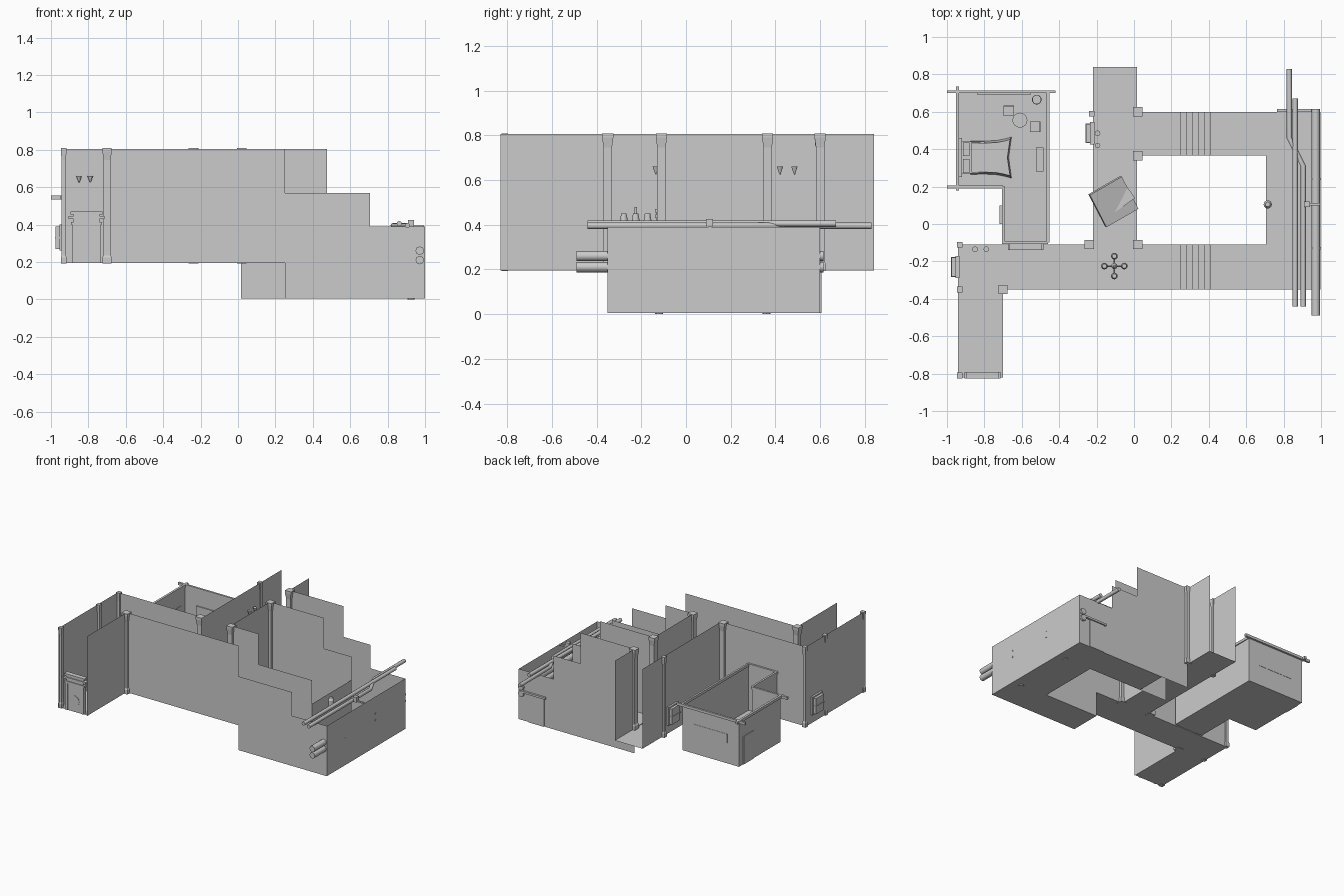
import bpy, bmesh
from math import cos, sin, pi, radians
from mathutils import Vector, Matrix


def obj(name, verts, faces):
    me = bpy.data.meshes.new(name)
    me.from_pydata(verts, [], faces)
    o = bpy.data.objects.new(name, me)
    bpy.context.collection.objects.link(o)
    return o


def poly(name, pts):
    return obj(name, pts, [list(range(len(pts)))])


def rect_floor(name, x0, x1, y0, y1, z):
    return poly(name, [(x0, y0, z), (x1, y0, z), (x1, y1, z), (x0, y1, z)])


def wall(name, path, z0, z1):
    n = len(path)
    v = [(x, y, z0) for x, y in path] + [(x, y, z1) for x, y in path]
    return obj(name, v, [(i, i + 1, n + i + 1, n + i) for i in range(n - 1)])


def box(name, x0, x1, y0, y1, z0, z1, rot=None):
    bm = bmesh.new()
    bmesh.ops.create_cube(bm, size=1)
    bmesh.ops.scale(bm, vec=(x1 - x0, y1 - y0, z1 - z0), verts=bm.verts)
    me = bpy.data.meshes.new(name)
    bm.to_mesh(me)
    bm.free()
    o = bpy.data.objects.new(name, me)
    o.location = ((x0 + x1) / 2, (y0 + y1) / 2, (z0 + z1) / 2)
    if rot:
        o.rotation_euler = rot
    bpy.context.collection.objects.link(o)
    return o


def lathe(name, x, y, profile, n=12):
    # profile of (radius, z), closed at both ends
    v = [(x + r * cos(2 * pi * k / n), y + r * sin(2 * pi * k / n), z)
         for r, z in profile for k in range(n)]
    f = [(j * n + k, j * n + (k + 1) % n, (j + 1) * n + (k + 1) % n, (j + 1) * n + k)
         for j in range(len(profile) - 1) for k in range(n)]
    f += [list(range(n))[::-1], list(range(len(v) - n, len(v)))]
    return obj(name, v, f)


def pipe(name, pts, r):
    c = bpy.data.curves.new(name, 'CURVE')
    c.dimensions = '3D'
    c.bevel_depth, c.bevel_resolution, c.use_fill_caps = r, 2, True
    s = c.splines.new('POLY')
    s.points.add(len(pts) - 1)
    for p, q in zip(s.points, pts):
        p.co = (*q, 1)
    o = bpy.data.objects.new(name, c)
    bpy.context.collection.objects.link(o)
    return o


F, T = 0.195, 0.805   # upper floor and wall top

# Upper corridor floors
rect_floor("west_corridor_floor", -0.94, -0.7, -0.82, -0.35, F)
rect_floor("south_corridor_floor", -0.94, 0.25, -0.35, -0.11, F)
rect_floor("centre_corridor_floor", -0.22, 0.015, -0.11, 0.84, F)
rect_floor("north_landing_floor", 0.015, 0.25, 0.365, 0.6, F)

# Corridor walls
wall("west_wall", [(-0.94, -0.83), (-0.94, -0.11), (-0.22, -0.11), (-0.22, 0.84)], F, T)
wall("west_inner_wall", [(-0.7, -0.83), (-0.7, -0.35), (0.25, -0.35)], F, T)
wall("centre_inner_wall", [(0.25, -0.11), (0.015, -0.11), (0.015, 0.365)], F, T)
wall("centre_north_wall", [(0.015, 0.6), (0.015, 0.84)], F, T)

# Stepped walls beside the two stairs, then the lower room
for y, xe in ((-0.35, 1.0), (-0.11, 0.705)):
    outline = [(0.25, 0.005), (xe, 0.005), (xe, 0.39), (0.705, 0.39), (0.705, 0.57), (0.25, 0.57)]
    if xe < 1:
        outline.pop(3)
        outline.pop(2)
    poly("south_stair_wall", [(x, y, z) for x, z in outline])
for y, xe in ((0.6, 1.0), (0.365, 0.705)):
    outline = [(0.015, 0.005), (xe, 0.005), (xe, 0.39), (0.705, 0.39), (0.705, 0.57),
               (0.475, 0.57), (0.475, T), (0.015, T)]
    if xe < 1:
        outline.pop(3)
        outline.pop(2)
    poly("north_stair_wall", [(x, y, z) for x, z in outline])
wall("east_wall", [(0.998, -0.35), (0.998, 0.6)], 0.005, 0.39)
wall("inner_east_wall", [(0.705, -0.11), (0.705, 0.365)], 0.005, 0.39)
rect_floor("lower_room_floor", 0.705, 0.998, -0.35, 0.6, 0.005)

# Stairs, lower floors, door mats
for y0, y1 in ((-0.35, -0.11), (0.365, 0.6)):
    rect_floor("lower_floor", 0.25, 0.705, y0, y1, 0.005)
    prof, n = [(0.25, F)], 5
    for i in range(n):
        z = F - (i + 1) * (F - 0.005) / (n + 1)
        prof += [(0.25 + i * 0.032, z), (0.25 + (i + 1) * 0.032, z)]
    prof.append((0.41, 0.005))
    m = len(prof)
    obj("stairs", [(x, y0, z) for x, z in prof] + [(x, y1, z) for x, z in prof],
        [(i, i + 1, m + i + 1, m + i) for i in range(m - 1)])
    ym = (y0 + y1) / 2
    box("mat", 0.015, 0.075, ym - 0.065, ym + 0.065, F, F + 0.004)

# Pillars with flared bases and capitals
for x, y in [(0.02, 0.6), (0.02, 0.365), (0.02, -0.11), (-0.24, -0.11), (-0.7, -0.35),
             (-0.932, -0.11), (-0.932, -0.35), (-0.932, -0.81), (-0.225, 0.59)]:
    h = 0.015 if x in (-0.932, -0.225) else 0.025
    prof = [(h, F - 0.003), (h, 0.225), (h * 0.75, 0.235), (h * 0.75, 0.745), (h, 0.79), (h, T + 0.003)]
    o = lathe("pillar", 0, 0, [(r * 1.414, z) for r, z in prof], 4)
    o.rotation_euler.z = pi / 4
    o.location = (x, y, 0)

# Ornate cabinets at the corridor ends
for x, y in ((-0.81, -0.808), (-0.58, -0.12)):
    box("cabinet_body", x - 0.062, x + 0.062, y - 0.014, y + 0.014, F, 0.4)
    for sx in (-1, 1):
        box("cabinet_post", x + sx * 0.067 - 0.01, x + sx * 0.067 + 0.01, y - 0.017, y + 0.017, F, 0.4)
    for w, z in ((0.083, 0.4), (0.095, 0.43), (0.085, 0.455)):
        box("cabinet_cornice", x - w, x + w, y - 0.018, y + 0.018, z, z + 0.015)
    box("cabinet_crown", x - 0.07, x + 0.07, y - 0.012, y + 0.012, 0.41, 0.46)
    o = lathe("cabinet_medallion", 0, 0, [(0.04, -0.017), (0.04, 0.017)], 16)
    o.rotation_euler.x = pi / 2
    o.location = (x, y, 0.28)

# Recessed wall cases
for x, y in ((-0.94, -0.23), (-0.22, 0.485)):
    box("wall_case", x - 0.035, x, y - 0.05, y + 0.05, 0.27, 0.39)
    box("wall_case_shelf", x - 0.038, x, y - 0.053, y + 0.053, 0.325, 0.333)
    box("wall_case_frame", x - 0.015, x + 0.008, y - 0.06, y + 0.06, 0.26, 0.4)
box("bedroom_wall_case", -0.72, -0.7, 0.0, 0.1, 0.3, 0.42)

# Cone wall lamps
for x, y in ((-0.85, -0.135), (-0.79, -0.135), (-0.195, 0.485), (-0.195, 0.42)):
    lathe("wall_lamp", x, y, [(0.002, 0.625), (0.008, 0.64), (0.015, 0.66)], 10)

# Four-armed chandelier
cx, cy = -0.105, -0.225
lathe("chandelier_stem", cx, cy, [(0.012, 0.37), (0.016, 0.4), (0.006, 0.44), (0.006, 0.48)])
for k in range(4):
    dx, dy = 0.053 * cos(k * pi / 2), 0.053 * sin(k * pi / 2)
    pipe("chandelier_arm", [(cx, cy, 0.4), (cx + dx / 2, cy + dy / 2, 0.385), (cx + dx, cy + dy, 0.4)], 0.004)
    lathe("chandelier_cup", cx + dx, cy + dy, [(0.007, 0.395), (0.018, 0.415), (0.012, 0.45)])

# Fallen furniture in the centre corridor
box("fallen_slab", -0.21, -0.01, 0.02, 0.22, 0.25, 0.28, (radians(15), radians(10), radians(30)))
box("fallen_crate", -0.17, -0.03, 0.07, 0.23, 0.2, 0.27, (0, 0, radians(-55)))

# Bedroom shell
room = [(-0.94, 0.7), (-0.94, 0.2), (-0.7, 0.2), (-0.7, -0.1), (-0.46, -0.1), (-0.46, 0.7)]
poly("bedroom_floor", [(x, y, F) for x, y in room])
wall("bedroom_walls", room + room[:1], F, 0.54)

# Bedroom crown mouldings with overrunning ends
for a in ((-1, -0.42, 0.7, 0.715), (-1, -0.7, 0.19, 0.205), (-0.705, -0.46, -0.107, -0.093),
          (-0.952, -0.935, 0.18, 0.735), (-0.467, -0.453, -0.1, 0.7), (-0.705, -0.69, -0.1, 0.2)):
    box("crown_moulding", *a, 0.535, 0.555)
box("bedroom_door", -0.945, -0.935, 0.53, 0.65, F, 0.41)
box("rug", -0.935, -0.83, 0.53, 0.65, F, F + 0.003)
box("wall_picture", -0.84, -0.55, 0.692, 0.702, 0.35, 0.42)

# Bed with a draped cover
side = [(-0.875, 0.09), (-0.8, 0.088), (-0.73, 0.092), (-0.69, 0.1), (-0.655, 0.11)]
out = [(x, 0.355 - w) for x, w in side] + [(-0.67, 0.355)] + [(x, 0.355 + w) for x, w in side[::-1]]
n = len(out)
top = [(-0.77 + (x + 0.77) * 0.93, 0.355 + (y - 0.355) * 0.88, 0.275) for x, y in out]
obj("bed_cover", [(x, y, 0.2) for x, y in out] + top,
    [list(range(n))[::-1], list(range(n, 2 * n))] +
    [(i, (i + 1) % n, n + (i + 1) % n, n + i) for i in range(n)])
box("headboard", -0.935, -0.92, 0.25, 0.46, 0.2, 0.34)
box("mattress", -0.92, -0.8, 0.27, 0.44, 0.2, 0.265)
for y in (0.31, 0.4):
    box("pillow", -0.915, -0.88, y - 0.037, y + 0.037, 0.265, 0.285)

# Table, chairs, stool and drawers
lathe("round_table", -0.61, 0.555, [(0.025, F), (0.008, 0.205), (0.008, 0.27), (0.04, 0.272), (0.04, 0.28)], 16)
for x, y, bx, by in ((-0.67, 0.605, 0, 0.025), (-0.53, 0.52, 0.025, 0)):
    box("chair_seat", x - 0.027, x + 0.027, y - 0.027, y + 0.027, 0.235, 0.245)
    for sx in (-1, 1):
        for sy in (-1, 1):
            box("chair_leg", x + sx * 0.023 - 0.004, x + sx * 0.023 + 0.004,
                y + sy * 0.023 - 0.004, y + sy * 0.023 + 0.004, F, 0.235)
    wx, wy = (0.028, 0.004) if by else (0.004, 0.028)
    box("chair_back", x + bx - wx, x + bx + wx, y + by - wy, y + by + wy, 0.245, 0.31)
lathe("floor_urn", -0.52, 0.665, [(0.016, F), (0.026, 0.23), (0.018, 0.26), (0.024, 0.275)], 14)
box("drawers", -0.525, -0.485, 0.28, 0.41, F, 0.28)

# Lower room door, drains and lamp
box("lower_door", 0.78, 0.91, 0.598, 0.606, 0.005, 0.22)
box("lower_door_lintel", 0.765, 0.97, 0.6, 0.615, 0.22, 0.235)
for y in (-0.12, 0.36):
    lathe("floor_drain", 0.925, y, [(0.018, 0.0), (0.018, 0.008)], 8)
lathe("post_lamp", 0.715, 0.105, [(0.022, 0.3), (0.022, 0.34), (0.012, 0.36)], 14)

# Overhead and side pipes with brackets
pipe("straight_pipe", [(0.862, -0.44, 0.405), (0.862, 0.67, 0.405)], 0.014)
pipe("bent_pipe", [(0.83, 0.83, 0.395), (0.83, 0.46, 0.395), (0.905, 0.31, 0.395), (0.905, -0.44, 0.395)], 0.014)
for z in (0.21, 0.26):
    pipe("side_pipe", [(0.972, -0.49, z), (0.972, 0.615, z)], 0.023)
    for y in (-0.13, 0.24):
        box("pipe_bracket", 0.95, 1.0, y - 0.006, y + 0.006, z - 0.006, z + 0.006)
box("pipe_valve", 0.91, 0.94, 0.09, 0.12, 0.385, 0.425)
box("valve_arm", 0.925, 0.995, 0.1, 0.113, 0.385, 0.395)
